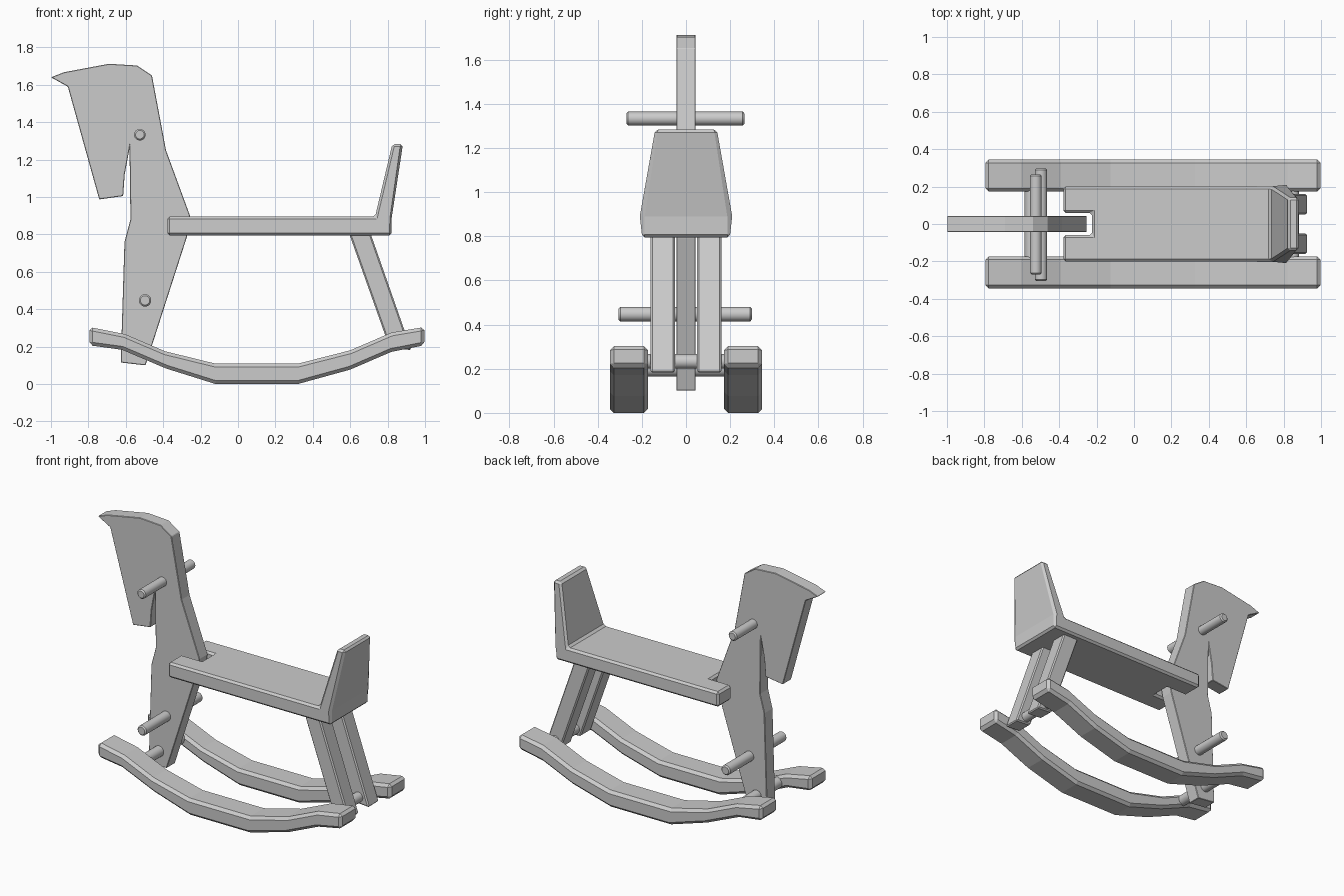
import bpy, bmesh, math

if "Cube" in bpy.data.objects:
    bpy.data.objects.remove(bpy.data.objects["Cube"])


def panel(name, profile, y0, y1, bevel=0.0):
    """Extrude an (x, z) outline from y0 to y1."""
    bm = bmesh.new()
    face = bm.faces.new([bm.verts.new((x, y0, z)) for x, z in profile])
    ext = bmesh.ops.extrude_face_region(bm, geom=[face])
    for v in ext["geom"]:
        if isinstance(v, bmesh.types.BMVert):
            v.co.y = y1
    bmesh.ops.recalc_face_normals(bm, faces=bm.faces)
    mesh = bpy.data.meshes.new(name)
    bm.to_mesh(mesh)
    bm.free()
    ob = bpy.data.objects.new(name, mesh)
    bpy.context.collection.objects.link(ob)
    if bevel:
        add_bevel(ob, bevel)
    return ob


def add_bevel(ob, width):
    mod = ob.modifiers.new("Bevel", "BEVEL")
    mod.width = width
    mod.segments = 1
    mod.limit_method = "ANGLE"
    mod.angle_limit = math.radians(40)


def dowel(name, x, z, y0, y1, r):
    bpy.ops.mesh.primitive_cylinder_add(
        vertices=20, radius=r, depth=y1 - y0,
        location=(x, (y0 + y1) / 2, z), rotation=(math.pi / 2, 0, 0))
    ob = bpy.context.object
    ob.name = name
    bpy.ops.object.shade_smooth_by_angle(angle=math.radians(30))
    add_bevel(ob, 0.008)
    return ob


# Horse head, neck and front leg cut from one board
panel("horse_board", [
    (-1.0, 1.64), (-0.93, 1.667), (-0.69, 1.712), (-0.54, 1.703),
    (-0.46, 1.65), (-0.385, 1.25), (-0.253, 0.89), (-0.272, 0.79),
    (-0.46, 0.206), (-0.495, 0.10), (-0.627, 0.115), (-0.607, 0.76),
    (-0.575, 0.88), (-0.58, 1.26), (-0.606, 1.12), (-0.614, 1.005),
    (-0.742, 0.987), (-0.91, 1.59)], -0.044, 0.044, 0.003)

# Rockers
rocker = [
    (-0.795, 0.305), (-0.605, 0.267), (-0.39, 0.175), (-0.125, 0.11),
    (0.325, 0.11), (0.6, 0.18), (0.82, 0.275), (0.997, 0.305),
    (0.997, 0.207), (0.82, 0.172), (0.6, 0.077), (0.32, 0.0),
    (-0.12, 0.0), (-0.385, 0.083), (-0.62, 0.183), (-0.795, 0.207)]

# Rear legs, one each side along with a rocker
leg = [(0.585, 0.83), (0.70, 0.83), (0.927, 0.182), (0.812, 0.19)]
for side, s in (("left", -1), ("right", 1)):
    panel(f"rocker_{side}", rocker, s * 0.173, s * 0.345, 0.018)
    panel(f"rear_leg_{side}", leg, s * 0.05, s * 0.16, 0.008)

# Seat with tapered backrest
seat = panel("seat", [
    (-0.378, 0.795), (0.822, 0.795), (0.822, 0.89), (0.882, 1.283),
    (0.825, 1.283), (0.733, 0.895), (-0.378, 0.895)], -0.2, 0.2)
for v in seat.data.vertices:
    if v.co.z > 1.2:
        v.co.y *= 0.7

# Slot in the seat front around the board
cutter = panel("seat_slot_cutter", [
    (-0.5, 0.7), (-0.225, 0.7), (-0.225, 1.0), (-0.5, 1.0)], -0.06, 0.06)
cutter.hide_render = True
cutter.hide_set(True)
slot = seat.modifiers.new("Slot", "BOOLEAN")
slot.operation = "DIFFERENCE"
slot.solver = "EXACT"
slot.object = cutter
add_bevel(seat, 0.013)

# Handle, foot rest and cross bars
dowel("handle", -0.525, 1.333, -0.27, 0.265, 0.031)
dowel("foot_rest", -0.497, 0.447, -0.305, 0.298, 0.033)
dowel("front_cross_bar", -0.55, 0.20, -0.2, 0.2, 0.035)
dowel("rear_cross_bar", 0.85, 0.233, -0.2, 0.2, 0.033)
